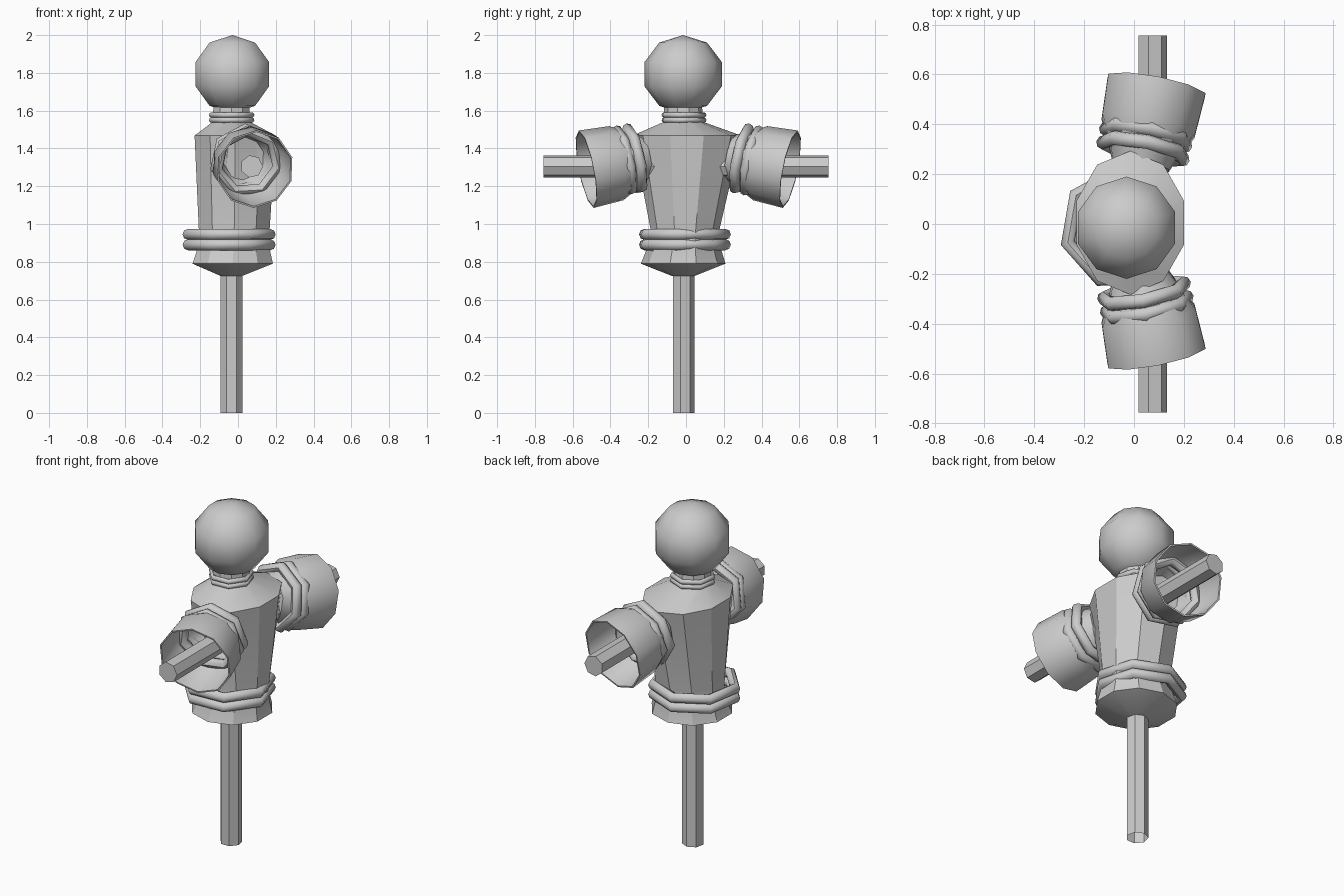
import bpy, bmesh, math
from mathutils import Matrix, Vector

if "Cube" in bpy.data.objects:
    bpy.data.objects.remove(bpy.data.objects["Cube"])


def finish(name, bm, matrix, angle):
    bmesh.ops.recalc_face_normals(bm, faces=bm.faces)
    me = bpy.data.meshes.new(name)
    bm.to_mesh(me)
    bm.free()
    ob = bpy.data.objects.new(name, me)
    bpy.context.collection.objects.link(ob)
    ob.matrix_world = matrix
    if angle:
        bpy.ops.object.select_all(action='DESELECT')
        ob.select_set(True)
        bpy.context.view_layer.objects.active = ob
        bpy.ops.object.shade_smooth_by_angle(angle=math.radians(angle))
    return ob


def loft(name, sections, sides, matrix=Matrix(), start=90, caps=(True, True), angle=30):
    """Skin rings given as (z, rx, ry, cx, cy); zero radius ends in a point."""
    bm = bmesh.new()
    rings = []
    for z, rx, ry, cx, cy in sections:
        ring = []
        for i in range(sides):
            a = math.radians(start) + math.tau * i / sides
            ring.append(bm.verts.new((cx + rx * math.cos(a), cy + ry * math.sin(a), z)))
        rings.append(ring)
    for lo, hi in zip(rings, rings[1:]):
        for i in range(sides):
            j = (i + 1) % sides
            bm.faces.new((lo[i], lo[j], hi[j], hi[i]))
    if caps[0]:
        bm.faces.new(rings[0][::-1])
    if caps[1]:
        bm.faces.new(rings[-1])
    bmesh.ops.remove_doubles(bm, verts=bm.verts, dist=0.0005)
    return finish(name, bm, matrix, angle)


def turned(profile):
    return [(z, r, r, 0, 0) for r, z in profile]


def rope(name, major, minor, matrix, start=93, sides=7, tube=8):
    """Coarse seven-sided ring with a round section."""
    bm = bmesh.new()
    grid = []
    for i in range(sides):
        a = math.radians(start) + math.tau * i / sides
        row = []
        for k in range(tube):
            b = math.tau * k / tube
            r = major + minor * math.cos(b)
            row.append(bm.verts.new((r * math.cos(a), r * math.sin(a), minor * math.sin(b))))
        grid.append(row)
    for i in range(sides):
        for k in range(tube):
            n, m = (i + 1) % sides, (k + 1) % tube
            bm.faces.new((grid[i][k], grid[n][k], grid[n][m], grid[i][m]))
    return finish(name, bm, matrix, 48)


T = Matrix.Translation
CX, CY = -0.035, -0.015

# upright post, open at the foot
loft("upright_post", turned([(0.06, 0), (0.06, 0.8)]), 7,
     T((CX, CY, 0)), caps=(False, True), angle=0)

# cross bar through both sleeves
bar_turn = Matrix.Rotation(math.radians(90), 4, 'X')
loft("cross_bar", turned([(0.06, -0.755), (0.06, 0.755)]), 7,
     T((0.072, 0, 1.305)) @ bar_turn, start=0, angle=0)

# torso: pinched base, hips, waist, wide shoulders, neck
loft("torso", [
    (0.725, 0.06, 0.06, -0.035, -0.015),
    (0.79, 0.224, 0.224, -0.028, -0.015),
    (0.90, 0.192, 0.185, -0.022, -0.01),
    (0.97, 0.197, 0.182, -0.02, -0.005),
    (1.468, 0.226, 0.288, -0.015, 0.005),
    (1.54, 0.105, 0.105, -0.035, -0.013),
    (1.62, 0.10, 0.10, -0.035, -0.015)], 10)

# head
R = 0.2155
head = [(R * math.sin(math.pi * i / 5), 1.793 - 0.207 * math.cos(math.pi * i / 5))
        for i in range(6)]
loft("head", turned(head), 10, T((-0.03, CY, 0)), caps=(False, False), angle=80)

# neck and waist ropes
for i, z in enumerate((1.55, 1.577)):
    rope(f"neck_rope_{i + 1}", 0.109, 0.0145, T((CX, CY, z)))
for i, z in enumerate((0.89, 0.945)):
    rope(f"waist_rope_{i + 1}", 0.224, 0.029, T((-0.05, CY, z)))

# flared sleeves, tilted forward and down, each tied with two ropes
sleeve = [(0, -0.34), (0.12, -0.33), (0.155, -0.25), (0.2, -0.165), (0.209, 0),
          (0.2, 0), (0.19, -0.16), (0.146, -0.24), (0.11, -0.31), (0, -0.32)]
for side, s in (("left", -1), ("right", 1)):
    axis = Vector((0.2, s, -0.2)).normalized()
    frame = T((0.09, 0.012 + s * 0.54, 1.29)) @ axis.to_track_quat('Z', 'Y').to_matrix().to_4x4()
    loft(f"{side}_sleeve", turned(sleeve), 10, frame, caps=(False, False), angle=40)
    for i, d in enumerate((-0.205, -0.262)):
        rope(f"{side}_sleeve_rope_{i + 1}", 0.167, 0.029, frame @ T((0, 0, d)))
